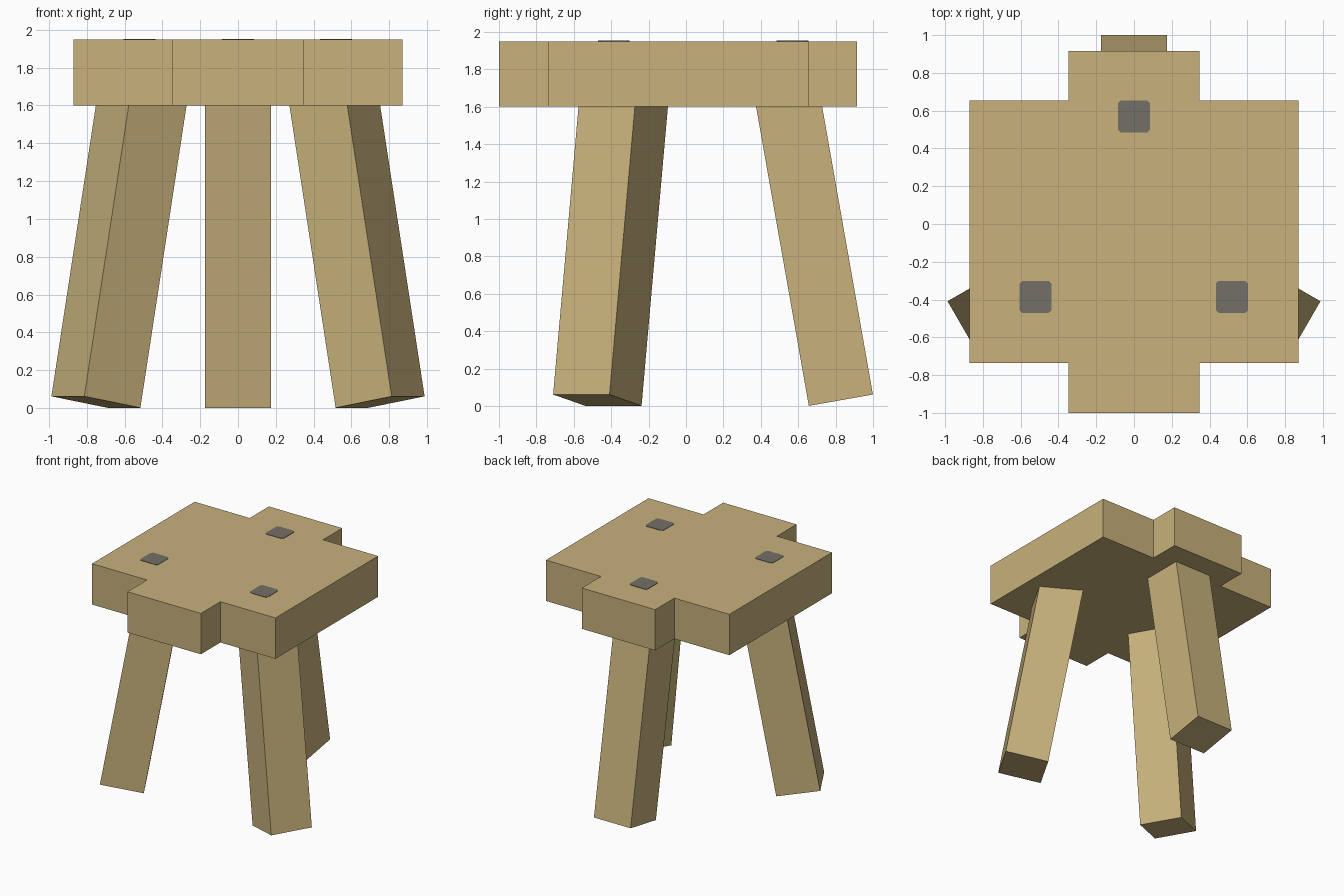
import bpy
import bmesh
from math import radians
from mathutils import Matrix, Vector

if "Cube" in bpy.data.objects:
    bpy.data.objects.remove(bpy.data.objects["Cube"], do_unlink=True)


def make_material(name, rgb):
    mat = bpy.data.materials.new(name)
    mat.use_nodes = True
    color = (*rgb, 1.0)
    mat.diffuse_color = color
    mat.node_tree.nodes["Principled BSDF"].inputs["Base Color"].default_value = color
    return mat


def finish(bm, name, mat):
    bmesh.ops.recalc_face_normals(bm, faces=bm.faces)
    mesh = bpy.data.meshes.new(name)
    bm.to_mesh(mesh)
    bm.free()
    mesh.materials.append(mat)
    obj = bpy.data.objects.new(name, mesh)
    bpy.context.collection.objects.link(obj)
    return obj


def prism(name, outline, z0, z1, mat):
    """Extrude a flat outline from z0 up to z1."""
    bm = bmesh.new()
    face = bm.faces.new([bm.verts.new((x, y, z0)) for x, y in outline])
    top = bmesh.ops.extrude_face_region(bm, geom=[face])["geom"]
    verts = [v for v in top if isinstance(v, bmesh.types.BMVert)]
    bmesh.ops.translate(bm, vec=(0, 0, z1 - z0), verts=verts)
    return finish(bm, name, mat)


wood = make_material("tan wood", (0.578, 0.445, 0.202))
grey = make_material("grey peg", (0.174, 0.162, 0.140))

CENTRE_Y = -0.04
SEAT_BOTTOM, SEAT_TOP = 1.60, 1.95

# Seat: a square slab with a tab at the front and at the back
half = [(0.348, -1.0), (0.348, -0.735), (0.87, -0.735),
        (0.87, 0.655), (0.348, 0.655), (0.348, 0.915)]
outline = half + [(-x, y) for x, y in reversed(half)]
prism("seat", outline, SEAT_BOTTOM, SEAT_TOP, wood)

# Three square legs splayed outwards by ten degrees
LEG_WIDTH, LEG_LENGTH = 0.348, 1.80
for name, yaw in (("back_leg", 0), ("right_leg", 120), ("left_leg", -120)):
    bm = bmesh.new()
    bmesh.ops.create_cube(bm, size=1.0)
    bmesh.ops.scale(bm, vec=(LEG_WIDTH, LEG_WIDTH, LEG_LENGTH), verts=bm.verts)
    bmesh.ops.translate(bm, vec=(0, 0, LEG_LENGTH / 2), verts=bm.verts)
    placement = (Matrix.Translation((0, CENTRE_Y, 0))
                 @ Matrix.Rotation(radians(yaw), 4, "Z")
                 @ Matrix.Translation((0, 0.868, 0.031))
                 @ Matrix.Rotation(radians(10), 4, "X"))
    bmesh.ops.transform(bm, matrix=placement, verts=bm.verts)
    finish(bm, name, wood)

# Peg ends showing on the seat, with clipped corners
R, C = 0.085, 0.07
corners = [(R, -C), (R, C), (C, R), (-C, R), (-R, C), (-R, -C), (-C, -R), (C, -R)]
for name, px, py in (("back_peg", 0, 0.57), ("right_peg", -0.522, -0.386),
                     ("left_peg", 0.518, -0.386)):
    prism(name, [(px + x, py + y) for x, y in corners],
          SEAT_TOP - 0.002, SEAT_TOP + 0.003, grey)
